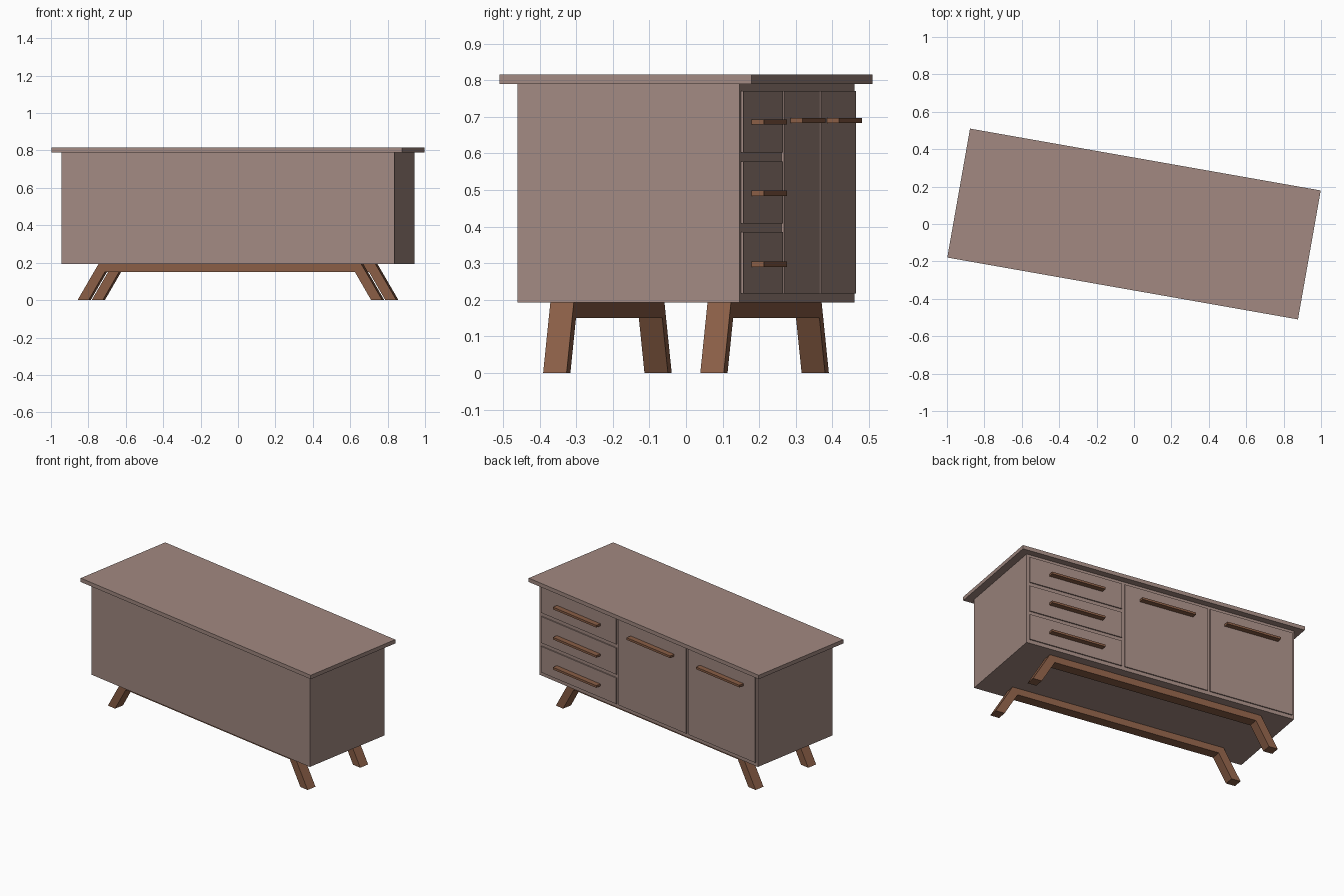
import bpy, bmesh, math
from mathutils import Matrix

if "Cube" in bpy.data.objects:
    bpy.data.objects.remove(bpy.data.objects["Cube"])

ROT = Matrix.Rotation(math.radians(-10), 4, 'Z')  # whole cabinet is turned 10 degrees


def material(name, color):
    m = bpy.data.materials.new(name)
    m.diffuse_color = color
    m.use_nodes = True
    m.node_tree.nodes["Principled BSDF"].inputs["Base Color"].default_value = m.diffuse_color
    return m


PAINT = material("dusty_paint", (0.36, 0.25, 0.22, 1))
WOOD = material("brown_wood", (0.25, 0.11, 0.06, 1))


def finish(name, bm, mat):
    bmesh.ops.recalc_face_normals(bm, faces=bm.faces)
    me = bpy.data.meshes.new(name)
    bm.to_mesh(me)
    bm.free()
    me.materials.append(mat)
    ob = bpy.data.objects.new(name, me)
    ob.matrix_world = ROT
    bpy.context.collection.objects.link(ob)
    return ob


def box(name, x, y, z, mat):
    bm = bmesh.new()
    bmesh.ops.create_cube(bm, size=1)
    for v in bm.verts:
        v.co = [r[0] if c < 0 else r[1] for c, r in zip(v.co, (x, y, z))]
    return finish(name, bm, mat)


def extrude_profile(name, pts, y0, y1, mat):
    bm = bmesh.new()
    face = bm.faces.new([bm.verts.new((x, y0, z)) for x, z in pts])
    geo = bmesh.ops.extrude_face_region(bm, geom=[face])["geom"]
    for v in geo:
        if isinstance(v, bmesh.types.BMVert):
            v.co.y = y1
    return finish(name, bm, mat)


# carcass and overhanging top
box("cabinet_body", (-0.903, 0.903), (-0.308, 0.308), (0.193, 0.79), PAINT)
box("cabinet_top", (-0.952, 0.952), (-0.35, 0.35), (0.79, 0.815), PAINT)


# raised panel with a bar handle
def panel(name, x, z, handle_z):
    box(name, x, (0.306, 0.315), z, PAINT)
    c = (x[0] + x[1]) / 2
    box(name + "_handle", (c - 0.18, c + 0.18), (0.314, 0.349),
        (handle_z - 0.007, handle_z + 0.007), WOOD)


# three drawers
for i, (z0, z1, hz) in enumerate([(0.217, 0.385, 0.297), (0.408, 0.578, 0.491), (0.602, 0.771, 0.686)]):
    panel(f"drawer_{i + 1}", (0.263, 0.885), (z0, z1), hz)

# two doors
panel("middle_door", (-0.317, 0.243), (0.217, 0.771), 0.69)
panel("end_door", (-0.888, -0.334), (0.217, 0.771), 0.69)

# two leg frames: rail with splayed legs at both ends
half = [(0.679, 0.15), (0.767, 0), (0.827, 0), (0.712, 0.195)]
profile = half + [(-x, z) for x, z in reversed(half)]
for side, yc in (("front", -0.218), ("back", 0.218)):
    extrude_profile(f"{side}_leg_frame", profile, yc - 0.0325, yc + 0.0325, WOOD)
